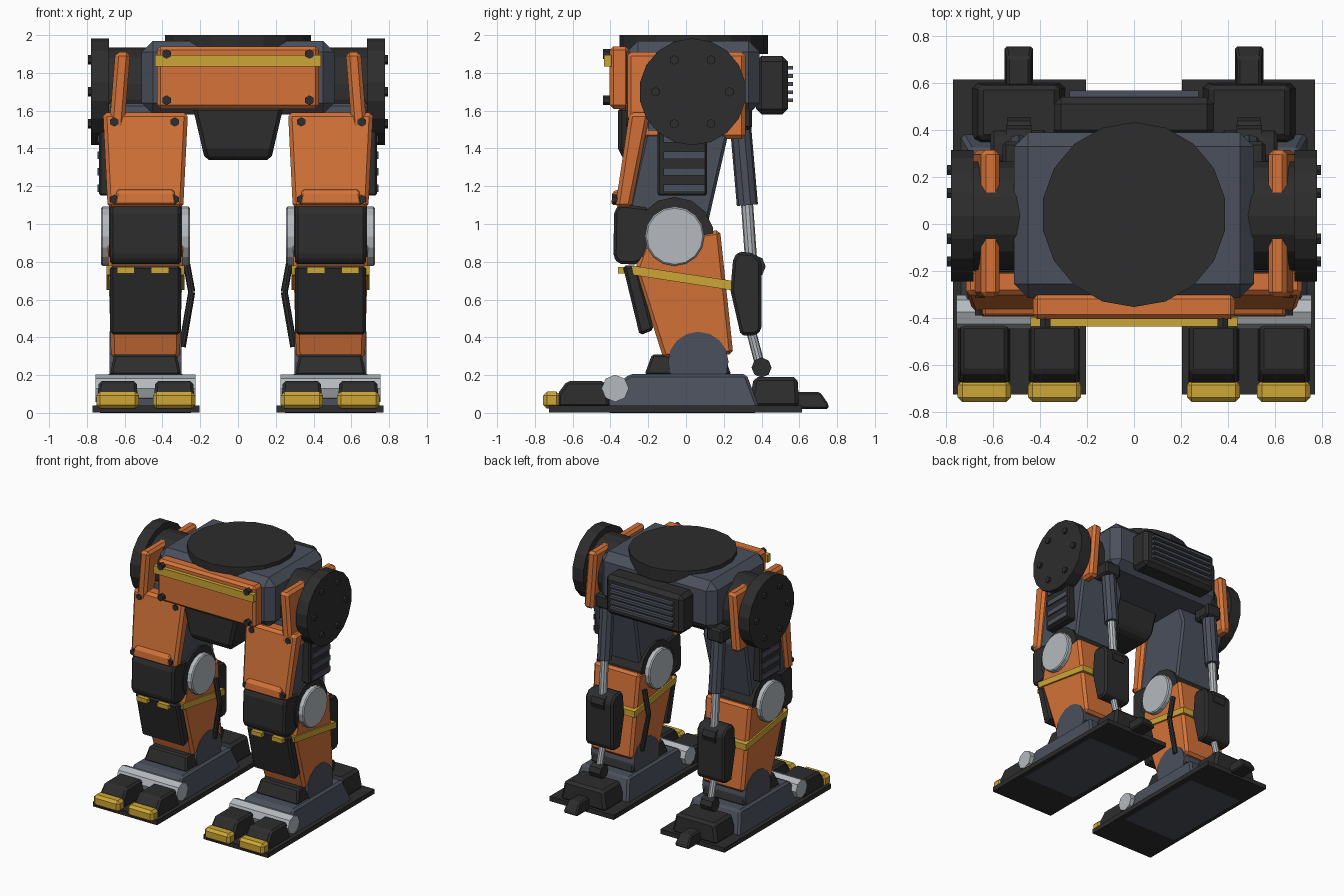
import bpy, bmesh, math
from mathutils import Vector

cube = bpy.data.objects.get("Cube")
if cube:
    bpy.data.objects.remove(cube, do_unlink=True)


def material(name, rgb):
    m = bpy.data.materials.new(name)
    m.use_nodes = True
    m.diffuse_color = (*rgb, 1)
    m.node_tree.nodes["Principled BSDF"].inputs["Base Color"].default_value = (*rgb, 1)
    return m


ORANGE = material("orange_paint", (0.66, 0.17, 0.04))
YELLOW = material("yellow_paint", (0.61, 0.38, 0.036))
DARK = material("dark_rubber", (0.026, 0.026, 0.026))
STEEL = material("blue_grey_steel", (0.07, 0.08, 0.107))
SILVER = material("bright_metal", (0.46, 0.49, 0.52))

LEG = 0.49  # leg centre line


def finish(name, bm, mat, bevel=0, mirror=False):
    bmesh.ops.recalc_face_normals(bm, faces=bm.faces)
    mesh = bpy.data.meshes.new(name)
    bm.to_mesh(mesh)
    bm.free()
    mesh.materials.append(mat)
    ob = bpy.data.objects.new(name, mesh)
    bpy.context.collection.objects.link(ob)
    if bevel:
        mod = ob.modifiers.new("Bevel", "BEVEL")
        mod.width = bevel
        mod.segments = 1
        mod.limit_method = "ANGLE"
    if mirror:
        ob.modifiers.new("Mirror", "MIRROR")
    return ob


def box(name, mat, x, y, z, bevel=0.015, mirror=False):
    bm = bmesh.new()
    bmesh.ops.create_cube(bm, size=1)
    for v in bm.verts:
        v.co = [a + (b - a) * (c + 0.5) for (a, b), c in zip((x, y, z), v.co)]
    return finish(name, bm, mat, bevel, mirror)


def side_prism(name, mat, profile, low, high=None, centre=LEG, bevel=0.015, mirror=True):
    """Side (y, z) profile widened along x; half width runs from low to high."""
    high = low if high is None else high
    zs = [p[1] for p in profile]
    bm = bmesh.new()
    rings = []
    for s in (-1, 1):
        ring = []
        for y, z in profile:
            t = (z - min(zs)) / (max(zs) - min(zs))
            ring.append(bm.verts.new((centre + s * (low + (high - low) * t), y, z)))
        rings.append(ring)
        bm.faces.new(ring)
    n = len(profile)
    for i in range(n):
        j = (i + 1) % n
        bm.faces.new((rings[0][i], rings[0][j], rings[1][j], rings[1][i]))
    return finish(name, bm, mat, bevel, mirror)


def rod(name, mat, a, b, r, sides=16, mirror=True, bevel=0):
    a, b = Vector(a), Vector(b)
    bm = bmesh.new()
    bmesh.ops.create_cone(bm, cap_ends=True, segments=sides, radius1=r, radius2=r, depth=(b - a).length)
    rot = (b - a).to_track_quat("Z", "Y")
    for v in bm.verts:
        v.co = rot @ v.co + (a + b) / 2
    return finish(name, bm, mat, bevel, mirror)


def across(name, mat, y, z, r, half, sides=16, centre=LEG, bevel=0):
    return rod(name, mat, (centre - half, y, z), (centre + half, y, z), r, sides, True, bevel)


# Pelvis and turntable
box("pelvis", STEEL, (-0.51, 0.51), (-0.315, 0.39), (1.58, 1.97), 0.06)
rod("turntable", DARK, (0, 0.04, 1.9), (0, 0.04, 2.0), 0.393, 18, False)
side_prism("lower_pelvis_guard", DARK,
           [(-0.36, 1.62), (-0.36, 1.4), (-0.33, 1.34), (-0.05, 1.34), (0, 1.4), (0, 1.62)],
           0.175, 0.24, 0, 0.02, False)
box("front_plate", ORANGE, (-0.43, 0.43), (-0.405, -0.3), (1.61, 1.94), 0.02)
box("front_stripe", YELLOW, (-0.44, 0.44), (-0.435, -0.395), (1.835, 1.895), 0)
for z in (1.655, 1.9):
    rod("front_plate_bolt", DARK, (0.378, -0.44, z), (0.378, -0.39, z), 0.026, 6)

# Rear radiator
box("rear_pack", DARK, (-0.34, 0.34), (0.37, 0.54), (1.58, 1.89), 0.03)
for i in range(5):
    z = 1.655 + i * 0.043
    box("radiator_fin", STEEL, (-0.275, 0.275), (0.53, 0.567), (z - 0.01, z + 0.01), 0)

# Hips
across("hip_hub", DARK, 0.035, 1.7, 0.235, 0.12, 18, 0.6)
across("hip_disc", DARK, 0.035, 1.7, 0.283, 0.048, 18, 0.73)
for i in range(6):
    a = i * math.pi / 3
    across("hip_bolt", DARK, 0.035 + 0.195 * math.cos(a), 1.7 + 0.195 * math.sin(a), 0.025, 0.025, 6, 0.77)
strap = box("hip_strap", ORANGE, (0.57, 0.65), (-0.31, 0.315), (1.45, 1.91), 0.02, True)
for v in strap.data.vertices:
    v.co.x += 0.08 * (1.91 - v.co.z)

# Thighs
side_prism("thigh", STEEL,
           [(-0.2, 1.64), (0.16, 1.64), (0.22, 1.46), (0.11, 0.98), (-0.2, 0.98), (-0.3, 1.1), (-0.22, 1.46)],
           0.17, 0.2)
side_prism("thigh_plate", ORANGE,
           [(-0.3, 1.59), (-0.19, 1.59), (-0.29, 1.085), (-0.375, 1.085)], 0.2, 0.225, bevel=0.02)
side_prism("thigh_plate_lip", ORANGE,
           [(-0.39, 1.17), (-0.34, 1.19), (-0.32, 1.1), (-0.395, 1.1)], 0.165, 0.15, bevel=0.01)
for x, y, z in ((0.335, -0.315, 1.54), (0.655, -0.315, 1.54), (0.335, -0.39, 1.13), (0.655, -0.39, 1.13)):
    rod("thigh_bolt", DARK, (x, y, z), (x, y + 0.05, z), 0.025, 6)
box("thigh_vent", DARK, (0.66, 0.735), (-0.15, 0.11), (1.15, 1.5), 0.01, True)
for i in range(4):
    z = 1.19 + i * 0.087
    box("vent_slat", STEEL, (0.7, 0.745), (-0.12, 0.1), (z - 0.02, z + 0.02), 0, True)

# Knees
across("knee_drum", DARK, -0.06, 0.935, 0.208, 0.194, 14)
across("knee_cap_disc", SILVER, -0.06, 0.935, 0.157, 0.235, 16, bevel=0.008)
side_prism("knee_pad", DARK,
           [(-0.38, 1.07), (-0.35, 1.105), (-0.2, 1.09), (-0.2, 0.82), (-0.27, 0.785), (-0.36, 0.79), (-0.385, 0.83)],
           0.187)

# Shins
side_prism("shin", ORANGE,
           [(-0.12, 0.29), (0.25, 0.31), (0.18, 0.97), (-0.22, 0.9), (-0.27, 0.76)], 0.182, 0.202, bevel=0.02)
side_prism("shin_band", YELLOW,
           [(-0.29, 0.78), (0.24, 0.7), (0.24, 0.65), (-0.28, 0.73)], 0.207, bevel=0)
side_prism("shin_guard", DARK,
           [(-0.335, 0.78), (-0.26, 0.78), (-0.17, 0.44), (-0.245, 0.41)], 0.187)
for x in (0.413, 0.594):
    box("shin_tab", YELLOW, (x - 0.047, x + 0.047), (-0.36, -0.3), (0.738, 0.772), 0, True)
cable = [(0.28, 0.12, 0.83), (0.245, 0.12, 0.64), (0.295, 0.13, 0.35)]
for a, b in zip(cable, cable[1:]):
    rod("shin_cable", DARK, a, b, 0.019, 8)

# Rear pistons
box("piston_bracket", DARK, (0.42, 0.56), (0.2, 0.35), (1.5, 1.61), 0.015, True)
rod("piston_sleeve", STEEL, (LEG, 0.285, 1.56), (LEG, 0.325, 1.1), 0.056, 10)
rod("piston_rod", SILVER, (LEG, 0.32, 1.15), (LEG, 0.345, 0.8), 0.032, 10)
side_prism("calf_housing", DARK,
           [(0.25, 0.82), (0.28, 0.855), (0.36, 0.845), (0.4, 0.8), (0.4, 0.44), (0.37, 0.41), (0.29, 0.41), (0.235, 0.65)],
           0.12)
across("housing_clamp", DARK, 0.36, 0.775, 0.062, 0.055, 8)
rod("lower_piston_rod", SILVER, (LEG, 0.34, 0.45), (LEG, 0.395, 0.24), 0.026, 10)
across("heel_joint", DARK, 0.4, 0.24, 0.053, 0.05, 8)

# Ankles
side_prism("ankle_block", DARK, [(-0.22, 0.2), (0.24, 0.2), (0.2, 0.31), (-0.18, 0.31)], 0.188, 0.165, bevel=0.012)
across("ankle_disc", STEEL, 0.065, 0.27, 0.16, 0.19, 16)

# Feet
box("sole", DARK, (0.205, 0.77), (-0.725, 0.615), (0.003, 0.04), 0, True)
side_prism("foot_body", STEEL,
           [(-0.42, 0), (0.38, 0), (0.38, 0.05), (0.32, 0.205), (-0.3, 0.205), (-0.42, 0.1)], 0.255, 0.21)
across("toe_hinge", SILVER, -0.375, 0.13, 0.072, 0.265, 8)
for x in (0.338, 0.637):
    side_prism("toe", DARK,
               [(-0.68, 0.03), (-0.68, 0.1), (-0.63, 0.168), (-0.43, 0.168), (-0.4, 0.03)],
               0.11, 0.1, x)
    box("toe_tip", YELLOW, (x - 0.113, x + 0.113), (-0.757, -0.665), (0.022, 0.112), 0.02, True)
side_prism("heel_block", DARK, [(0.33, 0.03), (0.6, 0.03), (0.59, 0.19), (0.36, 0.19)], 0.2, 0.17, bevel=0.02)
side_prism("heel_spur", DARK,
           [(0.57, 0.02), (0.755, 0.02), (0.755, 0.045), (0.71, 0.11), (0.57, 0.11)], 0.062, 0.05, bevel=0.01)
